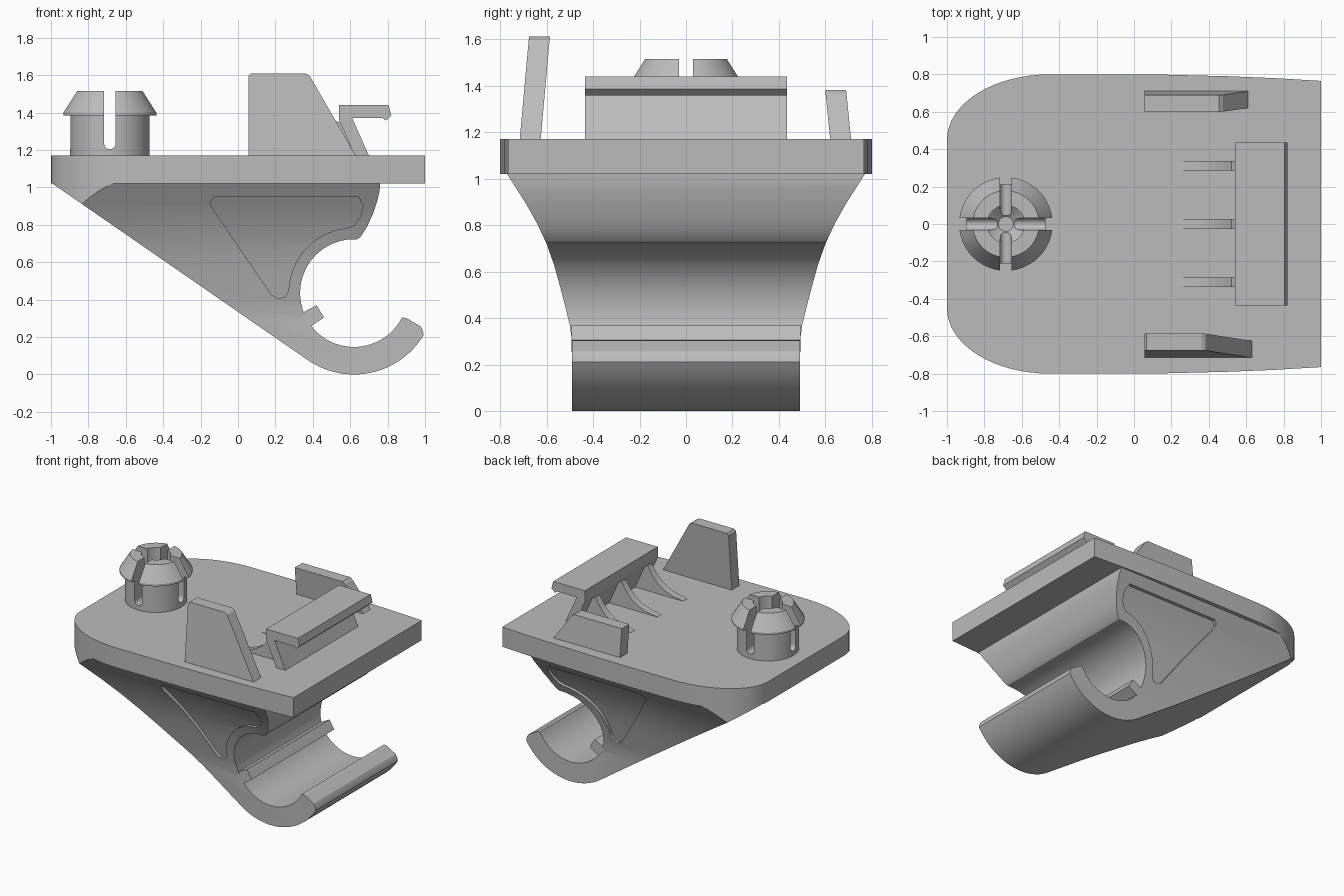
import bpy, bmesh
from math import cos, sin, radians, pi
from mathutils import Vector

if "Cube" in bpy.data.objects:
    bpy.data.objects.remove(bpy.data.objects["Cube"])

grey = bpy.data.materials.new("plain grey plastic")
grey.use_nodes = True
grey.diffuse_color = (0.5, 0.5, 0.5, 1)
bsdf = next(n for n in grey.node_tree.nodes if n.type == 'BSDF_PRINCIPLED')
bsdf.inputs["Base Color"].default_value = (0.5, 0.5, 0.5, 1)
bsdf.inputs["Roughness"].default_value = 0.6


def finish_mesh(name, bm):
    bmesh.ops.recalc_face_normals(bm, faces=bm.faces)
    me = bpy.data.meshes.new(name)
    bm.to_mesh(me)
    bm.free()
    me.materials.append(grey)
    ob = bpy.data.objects.new(name, me)
    bpy.context.collection.objects.link(ob)
    return ob


def prism(name, pts, axis, a, b, lean=0):
    """Extrude a 2D outline along an axis; lean shears y with height."""
    place = {'x': lambda p, t: (t, p[0], p[1]),
             'y': lambda p, t: (p[0], t, p[1]),
             'z': lambda p, t: (p[0], p[1], t)}[axis]
    bm = bmesh.new()
    base = bm.faces.new([bm.verts.new(place(p, a)) for p in pts])
    move = Vector(place((0, 0), b - a))
    ext = bmesh.ops.extrude_face_region(bm, geom=[base], use_keep_orig=True)
    bmesh.ops.translate(bm, vec=move, verts=[
        v for v in ext["geom"] if isinstance(v, bmesh.types.BMVert)])
    for v in bm.verts:
        v.co.y += lean * (v.co.z - TOP)
    return finish_mesh(name, bm)


def lathe(name, pts, centre, steps=48):
    """Spin an (r, z) outline around a vertical axis."""
    bm = bmesh.new()
    vs = [bm.verts.new((r, 0, z)) for r, z in pts]
    es = [bm.edges.new(pair) for pair in zip(vs, vs[1:])]
    bmesh.ops.spin(bm, geom=vs + es, cent=(0, 0, 0), axis=(0, 0, 1),
                   angle=2 * pi, steps=steps)
    bmesh.ops.remove_doubles(bm, verts=bm.verts, dist=1e-4)
    bmesh.ops.translate(bm, vec=centre, verts=bm.verts)
    return finish_mesh(name, bm)


def boolean(ob, other, op, keep=False):
    mod = ob.modifiers.new(op, 'BOOLEAN')
    mod.object, mod.operation, mod.solver = other, op, 'EXACT'
    dg = bpy.context.evaluated_depsgraph_get()
    me = bpy.data.meshes.new_from_object(ob.evaluated_get(dg))
    ob.modifiers.clear()
    ob.data = me
    if not keep:
        bpy.data.objects.remove(other)


def smooth(ob, angle=28):
    bpy.ops.object.select_all(action='DESELECT')
    ob.select_set(True)
    bpy.context.view_layer.objects.active = ob
    bpy.ops.object.shade_smooth_by_angle(angle=radians(angle))


def arc(cx, cz, r, a0, a1, n, rz=None):
    angs = [radians(a0 + (a1 - a0) * i / n) for i in range(n + 1)]
    return [(cx + r * cos(a), cz + (rz or r) * sin(a)) for a in angs]


def mirrored(half):
    return half + [(-u, v) for u, v in reversed(half)]


TOP, UNDER = 1.17, 1.02
HX, HZ, R_IN, R_OUT = 0.62, 0.435, 0.288, 0.435   # hook circle

# Base plate: rounded at one end, slightly tapered at the other
side = [(1, 0.765), (0.75, 0.78), (0.5, 0.79), (0.1, 0.8)]
side += arc(-0.45, 0.45, 0.55, 90, 180, 16, rz=0.35)
outline = side + [(x, -y) for x, y in reversed(side)]
plate = prism("base_plate", outline, 'z', UNDER, TOP)
smooth(plate)

# Body with hook: side profile trimmed by the flared cross-section
profile = [(0.76, 1.03), (0.757, 0.98), (0.745, 0.93), (0.722, 0.86),
           (0.69, 0.79), (0.655, 0.735), (0.635, 0.722)]
profile += arc(HX, HZ, R_IN, 92, 333, 44)
profile += [(0.90, 0.302), (0.975, 0.258), (0.987, 0.238)]
profile += arc(HX, HZ, R_OUT, -31, -124.6, 24)
profile += [(-1.006, 1.03)]
body = prism("hook_body", profile, 'y', -0.9, 0.9)


def flare(name, inset=0.0):
    half = [(0.49, -0.1), (0.49, 0.3), (0.50, 0.37), (0.517, 0.44),
            (0.54, 0.53), (0.568, 0.63), (0.60, 0.72), (0.642, 0.81),
            (0.69, 0.895), (0.735, 0.965), (0.77, 1.02), (0.775, 1.1)]
    return prism(name, mirrored([(y - inset, z) for y, z in half]), 'x', -1.2, 1.2)


boolean(body, flare("flare_cutter"), 'INTERSECT')
boolean(body, prism("outline_cutter", outline, 'z', -0.2, 1.1), 'INTERSECT')

# Shallow triangular pockets on both sides
pocket = [(-0.145, 0.90), (-0.148, 0.925), (-0.125, 0.95), (0.645, 0.95),
          (0.668, 0.90), (0.655, 0.845), (0.625, 0.80), (0.59, 0.785)]
pocket += arc(HX, HZ, 0.35, 98, 178, 16)
pocket += [(0.25, 0.412), (0.21, 0.408), (0.18, 0.425)]
cutter = prism("pocket_cutter", pocket, 'y', -0.95, 0.95)
boolean(cutter, flare("pocket_floor", 0.025), 'DIFFERENCE')
boolean(body, cutter, 'DIFFERENCE')
smooth(body)

# Small ridge inside the hook
prism("hook_ridge", [(0.42, 0.37), (0.46, 0.305), (0.385, 0.255), (0.335, 0.325)],
      'y', -0.492, 0.492)

# Split snap pin
PX = -0.685
pin = lathe("snap_pin", [(0, 1.14), (0.213, 1.14), (0.213, 1.385), (0.25, 1.385),
                         (0.25, 1.40), (0.178, 1.515), (0.1, 1.515),
                         (0.1, 1.25), (0.04, 1.2), (0, 1.2)], (PX, 0, 0))
for axis, mid in (('x', 0), ('y', PX)):
    slot = arc(mid, 1.235, 0.031, 180, 360, 10)
    slot += [(mid + 0.031, 1.6), (mid - 0.031, 1.6)]
    off = PX if axis == 'x' else 0
    boolean(pin, prism("slot_cutter", slot, axis, off - 0.4, off + 0.4), 'DIFFERENCE')
smooth(pin)

# Leaning guide tabs
prism("front_tab", [(0.055, TOP - 0.02), (0.055, 1.595), (0.068, 1.61), (0.36, 1.61),
                    (0.383, 1.597), (0.63, TOP), (0.63, TOP - 0.02)],
      'y', -0.715, -0.625, lean=0.09)
prism("back_tab", [(0.055, TOP - 0.02), (0.055, 1.38), (0.455, 1.38),
                   (0.475, 1.365), (0.61, TOP), (0.61, TOP - 0.02)],
      'y', 0.62, 0.71, lean=-0.1)

# Spring clip with three curved ribs
prism("clip", [(0.63, TOP - 0.02), (0.625, TOP), (0.54, 1.36), (0.54, 1.44), (0.805, 1.44),
               (0.82, 1.385), (0.79, 1.357), (0.772, 1.372), (0.61, 1.372),
               (0.70, TOP), (0.70, TOP - 0.02)], 'y', -0.435, 0.435)
for label, y in (("front", -0.312), ("middle", 0), ("back", 0.312)):
    rib = prism(label + "_clip_rib", [(0.225, TOP - 0.01), (0.225, 1.172), (0.31, 1.185),
                (0.38, 1.21), (0.44, 1.25), (0.485, 1.30), (0.52, 1.357),
                (0.55, 1.345), (0.64, TOP - 0.01)], 'y', y - 0.026, y + 0.026)
    smooth(rib)
